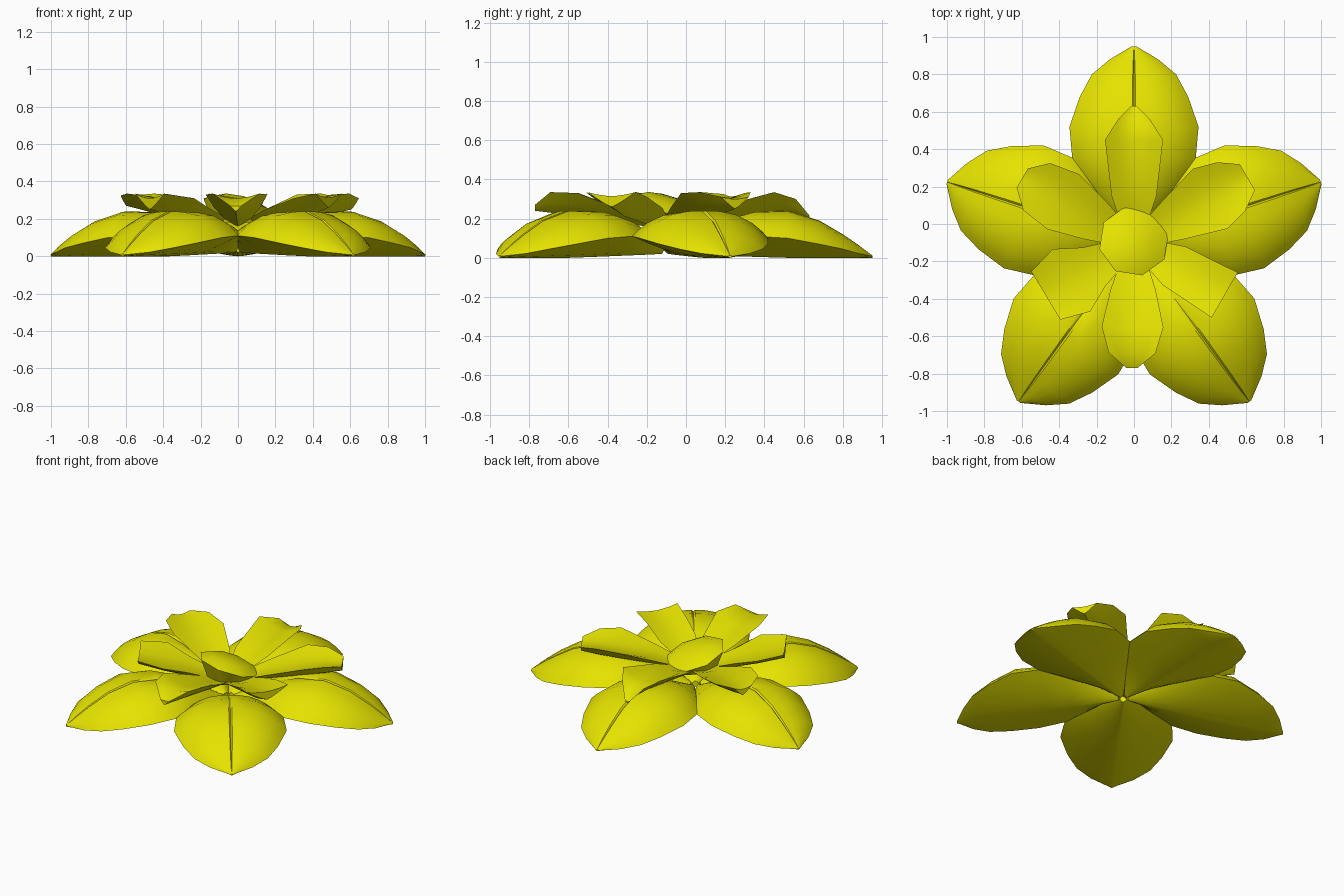
import bpy, bmesh, math

cube = bpy.data.objects.get("Cube")
if cube:
    bpy.data.objects.remove(cube)

yellow = bpy.data.materials.new("petal_yellow")
yellow.use_nodes = True
colour = (0.79, 0.77, 0.0, 1)
yellow.diffuse_color = colour
yellow.node_tree.nodes["Principled BSDF"].inputs["Base Color"].default_value = colour
HUB_Y = -0.1


def loft(name, rings, angle=0, sharp=40):
    """Skin closed rings of points, cap both ends, place at the flower hub."""
    bm = bmesh.new()
    loops = [[bm.verts.new(p) for p in ring] for ring in rings]
    for a, b in zip(loops, loops[1:]):
        for i in range(len(a)):
            k = (i + 1) % len(a)
            bm.faces.new((a[i], a[k], b[k], b[i]))
    bm.faces.new(loops[0])
    bm.faces.new(loops[-1])
    bmesh.ops.recalc_face_normals(bm, faces=bm.faces)
    mesh = bpy.data.meshes.new(name)
    bm.to_mesh(mesh)
    bm.free()
    mesh.materials.append(yellow)
    ob = bpy.data.objects.new(name, mesh)
    bpy.context.collection.objects.link(ob)
    ob.location = (0, HUB_Y, 0)
    ob.rotation_euler.z = math.radians(angle)
    bpy.ops.object.select_all(action="DESELECT")
    ob.select_set(True)
    bpy.context.view_layer.objects.active = ob
    bpy.ops.object.shade_smooth_by_angle(angle=math.radians(sharp))


def petal(name, rows, columns, top_power, keel_power, angle, groove=0):
    """Solid petal from rows of (radius, half width, top, edge, keel) heights."""
    rings = []
    for r, half, top, edge, keel in rows:
        upper, lower = [], []
        for u in columns:
            z = edge + (top - edge) * (1 - abs(u) ** top_power)
            if u == 0 and 0.4 < r < 1:
                z -= groove
            upper.append((r, u * half, z))
            if abs(u) < 1:
                z = keel + (edge - keel) * abs(u) ** keel_power
                lower.append((r, u * half, z))
        rings.append(upper + lower[::-1])
    loft(name, rings, angle)


def mirrored(half):
    return [-u for u in reversed(half)] + [0] + half


# Five broad domed outer petals with a fine groove above and a keel below
outer_rows = [
    (0.03, 0.02, 0.06, 0.04, 0.02), (0.15, 0.11, 0.12, 0.08, 0.015),
    (0.30, 0.25, 0.195, 0.11, 0.01), (0.45, 0.33, 0.235, 0.11, 0.005),
    (0.62, 0.345, 0.24, 0.10, 0), (0.78, 0.29, 0.19, 0.07, 0),
    (0.90, 0.225, 0.12, 0.045, 0), (0.98, 0.13, 0.065, 0.022, 0),
    (1.05, 0.012, 0.012, 0.008, 0),
]
outer_columns = mirrored([0.03, 0.25, 0.5, 0.75, 0.9, 1])
for k in range(5):
    petal(f"outer_petal_{k + 1}", outer_rows, outer_columns, 2.8, 1.4, 90 + 72 * k, 0.01)

# Six inner petals: shallow trough on top, rounded keel below, various ends
root = [(0.1, 0.07, 0.19, 0.2, 0.16), (0.25, 0.12, 0.245, 0.255, 0.18)]
square = root + [(0.42, 0.13, 0.285, 0.31, 0.21), (0.56, 0.14, 0.315, 0.335, 0.26)]
wide = root + [(0.39, 0.195, 0.28, 0.31, 0.21), (0.55, 0.15, 0.31, 0.335, 0.25)]
skewed = root + [(0.44, 0.17, 0.285, 0.32, 0.21), (0.60, 0.145, 0.31, 0.335, 0.25),
                 (0.69, 0.06, 0.31, 0.325, 0.27)]
blunt = root + [(0.45, 0.165, 0.285, 0.33, 0.21), (0.59, 0.125, 0.31, 0.335, 0.23),
                (0.67, 0.03, 0.27, 0.27, 0.24)]
pointed = root + [(0.55, 0.155, 0.285, 0.335, 0.22), (0.66, 0.085, 0.27, 0.3, 0.22),
                  (0.73, 0.015, 0.215, 0.215, 0.205)]
rounded = root + [(0.47, 0.185, 0.285, 0.33, 0.21), (0.60, 0.15, 0.3, 0.335, 0.23),
                  (0.70, 0.08, 0.3, 0.31, 0.25)]
inner_columns = mirrored([0.25, 0.6, 1])
for angle, rows in ((90, pointed), (30, rounded), (-30, square),
                    (-91, blunt), (211, wide), (150, skewed)):
    petal(f"inner_petal_{angle % 360}", rows, inner_columns, 1.8, 1.2, angle)

# Faceted centre button: short cup with a low dome, tilted to the back left
SIDES = 8
button = []
for r, z, slope in ((0.14, 0.18, 0), (0.19, 0.26, 0.34), (0.12, 0.295, 0.34), (0.02, 0.305, 0.34)):
    ring = []
    for s in range(SIDES):
        a = math.tau * (s + 0.3) / SIDES
        x, y = r * math.cos(a), r * math.sin(a)
        ring.append((x, y + 0.01, z - slope * (0.59 * x + 0.81 * y)))
    button.append(ring)
loft("centre_button", button)
